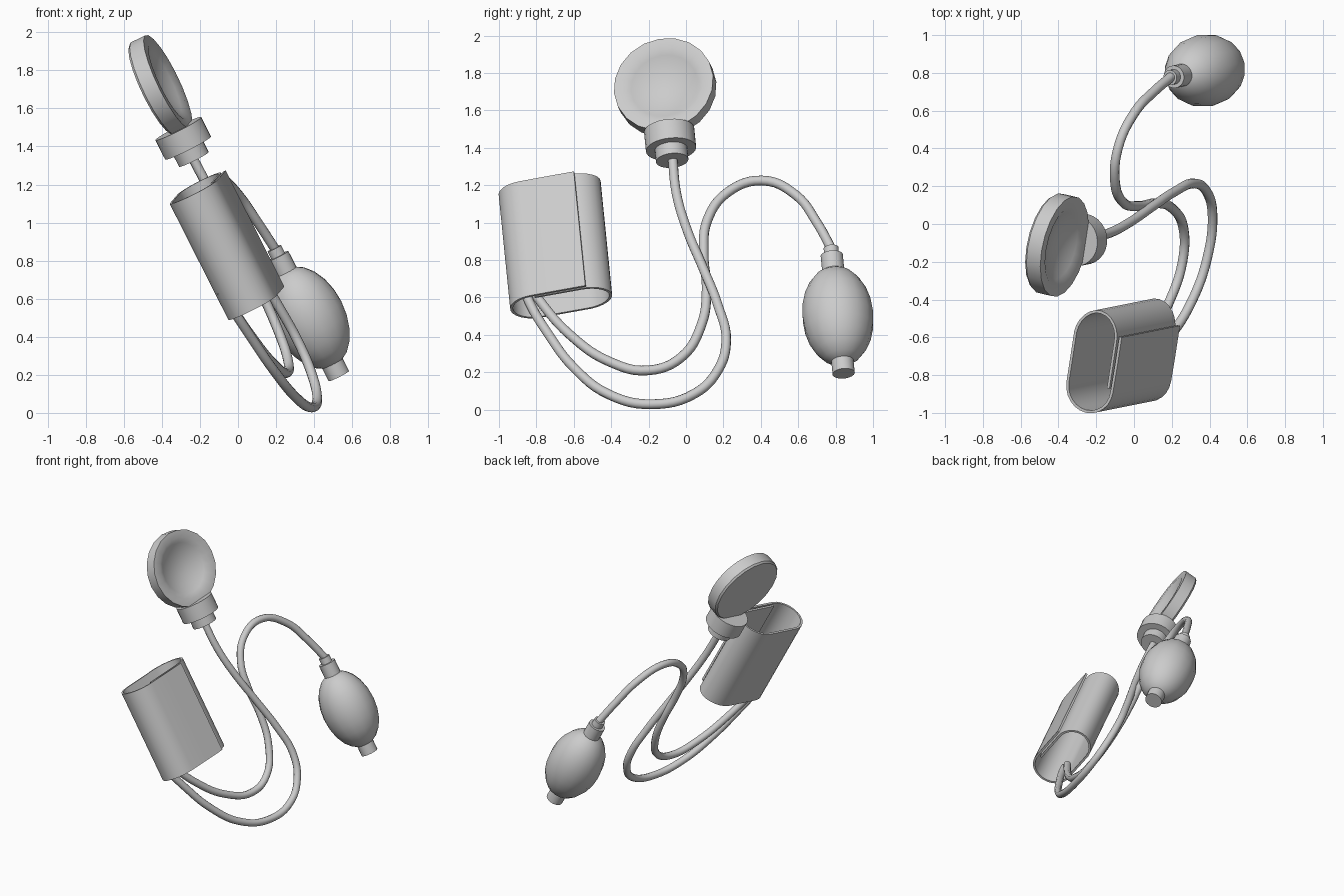
import bpy, bmesh, math
from mathutils import Vector, Matrix

if "Cube" in bpy.data.objects:
    bpy.data.objects.remove(bpy.data.objects["Cube"])

# Common tilted frame: up along the cuff, across it, and out of its front face
up = Vector((-0.45, -0.09, 0.89)).normalized()
across = Vector((0.15, 0.97, 0.17))
across = (across - up * across.dot(up)).normalized()
out = across.cross(up)


def frame(x, y, z, origin):
    m = Matrix((x, y, z)).transposed().to_4x4()
    m.translation = Vector(origin)
    return m


def make_object(name, bm, matrix):
    bmesh.ops.recalc_face_normals(bm, faces=bm.faces)
    mesh = bpy.data.meshes.new(name)
    bm.to_mesh(mesh)
    bm.free()
    ob = bpy.data.objects.new(name, mesh)
    bpy.context.collection.objects.link(ob)
    ob.matrix_world = matrix
    return ob


def smooth(ob):
    bpy.ops.object.select_all(action='DESELECT')
    ob.select_set(True)
    bpy.context.view_layer.objects.active = ob
    for mod in list(ob.modifiers):
        bpy.ops.object.modifier_apply(modifier=mod.name)
    bpy.ops.object.shade_smooth_by_angle(angle=math.radians(35))


def lathe(name, profile, matrix, sides):
    """Spin (radius, height) points around local z."""
    bm = bmesh.new()
    verts = [bm.verts.new((r, 0, h)) for r, h in profile]
    edges = [bm.edges.new(p) for p in zip(verts, verts[1:])]
    bmesh.ops.spin(bm, geom=verts + edges, cent=(0, 0, 0), axis=(0, 0, 1),
                   angle=math.tau, steps=sides, use_merge=True)
    bmesh.ops.remove_doubles(bm, verts=bm.verts, dist=0.0005)
    ob = make_object(name, bm, matrix)
    smooth(ob)
    return ob


def tube(name, points, lift):
    """Round hose through (y, z) points lying in the tilted plane."""
    curve = bpy.data.curves.new(name, 'CURVE')
    curve.dimensions = '3D'
    curve.bevel_depth = 0.026
    curve.bevel_resolution = 3
    curve.resolution_u = 6
    curve.use_fill_caps = True
    sp = curve.splines.new('BEZIER')
    sp.bezier_points.add(len(points) - 1)
    for i, (bp, (y, z)) in enumerate(zip(sp.bezier_points, points)):
        d = 0.373 + lift * math.sin(math.pi * i / (len(points) - 1))
        bp.co = ((d - out.y * y - out.z * z) / out.x, y, z)
        bp.handle_left_type = bp.handle_right_type = 'AUTO'
    ob = bpy.data.objects.new(name, curve)
    bpy.context.collection.objects.link(ob)


# Arm cuff: a spiral-wrapped sheet with an overlapping flap
half, r = 0.136, 0.132
path = [(-0.12, 0.108), (0.0, 0.108)]
for i in range(13):
    a = math.pi / 2 - math.pi * i / 12
    rad = r - 0.024 * (1 - i / 12)
    path.append((half + (rad + 0.015 * math.cos(a)) * math.cos(a), rad * math.sin(a)))
for i in range(13):
    a = -math.pi / 2 - math.pi * i / 12
    path.append((-half + r * math.cos(a), r * math.sin(a)))
path += [(0.0, 0.134), (0.165, 0.134)]
bm = bmesh.new()
rows = [[bm.verts.new((n, w, h)) for h in (-0.343, 0.343)] for w, n in path]
for a, b in zip(rows, rows[1:]):
    bm.faces.new((a[0], b[0], b[1], a[1]))
cuff = make_object("arm_cuff", bm, frame(out, across, up, (-0.06, -0.70, 0.88)))
solid = cuff.modifiers.new("thickness", 'SOLIDIFY')
solid.thickness = 0.015
solid.offset = 0
smooth(cuff)

# Squeeze bulb with its fittings
bulb_frame = frame(out, across, up, (0.375, 0.812, 0.50))
bulb = [(0.192 * math.sin(math.pi * i / 12), -0.287 * math.cos(math.pi * i / 12))
        for i in range(13)]
lathe("squeeze_bulb", bulb, bulb_frame, 16)
lathe("bulb_end_valve", [(0, -0.345), (0.06, -0.345), (0.06, -0.25), (0, -0.25)],
      bulb_frame, 20)
lathe("bulb_hose_fitting", [(0, 0.25), (0.06, 0.25), (0.06, 0.365), (0.04, 0.365),
                            (0.04, 0.41), (0, 0.41)], bulb_frame, 20)

# Gauge: dished dial and stepped collar
dish = [(0.218 * i / 6, -0.015 + 0.063 * (i / 6) ** 2) for i in range(7)]
lathe("gauge_dial", [(0, -0.048), (0.262, -0.048), (0.272, -0.035), (0.272, 0.048)]
      + dish[::-1], frame(across, up, out, (-0.41, -0.11, 1.72)), 20)
lathe("gauge_collar", [(0, -0.125), (0.087, -0.125), (0.087, -0.057), (0.135, -0.057),
                       (0.135, 0.057), (0, 0.057)],
      frame(out, across, up, (-0.288, -0.085, 1.443)), 28)

# Hoses
tube("gauge_hose", [(-0.073, 1.36), (-0.05, 1.15), (0.01, 0.95), (0.09, 0.76),
                    (0.17, 0.56), (0.215, 0.37), (0.17, 0.21), (0.045, 0.085),
                    (-0.18, 0.029), (-0.41, 0.08), (-0.60, 0.225), (-0.74, 0.41),
                    (-0.835, 0.57), (-0.86, 0.64)], 0.02)
tube("bulb_hose", [(0.778, 0.86), (0.70, 1.0), (0.59, 1.145), (0.405, 1.225),
                   (0.22, 1.16), (0.115, 1.015), (0.095, 0.83), (0.11, 0.64),
                   (0.083, 0.455), (-0.025, 0.28), (-0.2, 0.21), (-0.41, 0.257),
                   (-0.62, 0.40), (-0.78, 0.58), (-0.82, 0.64)], -0.02)
